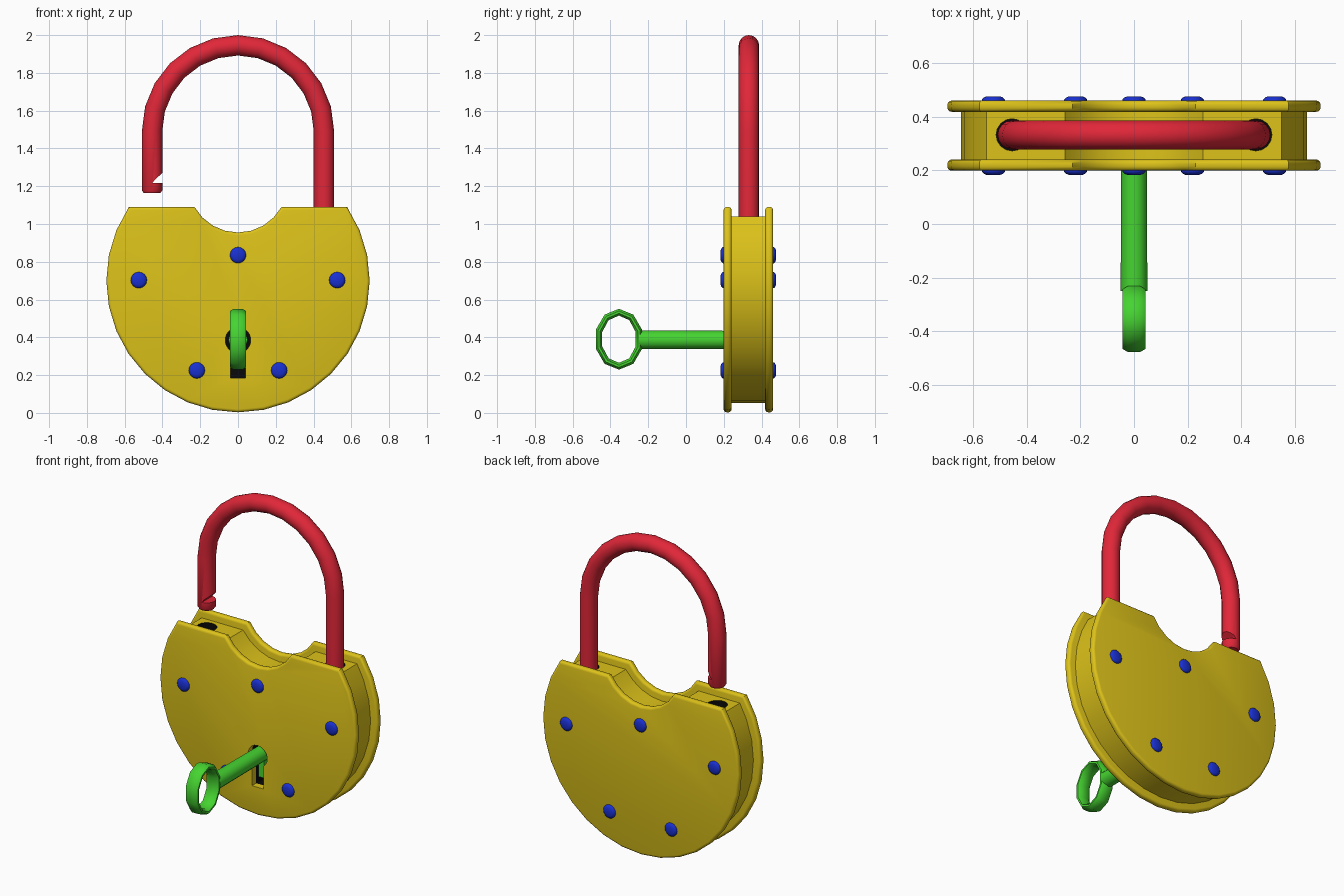
import bpy, bmesh
from math import sin, cos, pi, radians, acos, asin

if "Cube" in bpy.data.objects:
    bpy.data.objects.remove(bpy.data.objects["Cube"])


def material(name, rgb):
    m = bpy.data.materials.new(name)
    m.diffuse_color = (*rgb, 1)
    m.use_nodes = True
    m.node_tree.nodes["Principled BSDF"].inputs["Base Color"].default_value = m.diffuse_color
    return m


YELLOW = material("brass_yellow", (0.72, 0.54, 0.01))
RED = material("shackle_red", (0.75, 0.02, 0.04))
GREEN = material("key_green", (0.06, 0.66, 0.03))
BLUE = material("rivet_blue", (0.01, 0.03, 0.65))
BLACK = material("hole_black", (0.003, 0.003, 0.003))


def finish(name, bm, mat):
    bmesh.ops.recalc_face_normals(bm, faces=bm.faces)
    me = bpy.data.meshes.new(name)
    bm.to_mesh(me)
    bm.free()
    me.materials.append(mat)
    ob = bpy.data.objects.new(name, me)
    bpy.context.collection.objects.link(ob)
    return ob


def prism(name, pts, y0, y1, mat):
    """Extrude an (x, z) profile along y."""
    bm = bmesh.new()
    f = bm.faces.new([bm.verts.new((x, y0, z)) for x, z in pts])
    r = bmesh.ops.extrude_face_region(bm, geom=[f])
    for v in r["geom"]:
        if isinstance(v, bmesh.types.BMVert):
            v.co.y = y1
    return finish(name, bm, mat)


def loft(name, rings, mat, closed=False):
    """Skin a list of point rings; closed joins last to first."""
    bm = bmesh.new()
    vs = [[bm.verts.new(p) for p in r] for r in rings]
    n = len(vs[0])
    for i in range(len(vs) if closed else len(vs) - 1):
        a, b = vs[i], vs[(i + 1) % len(vs)]
        for j in range(n):
            bm.faces.new((a[j], a[(j + 1) % n], b[(j + 1) % n], b[j]))
    if not closed:
        bm.faces.new(vs[0])
        bm.faces.new(vs[-1])
    return finish(name, bm, mat)


def y_turned(name, x, z, profile, n, mat):
    """Round part along y from (y, radius) pairs."""
    return loft(name, [[(x + r * cos(2 * pi * k / n), y, z + r * sin(2 * pi * k / n))
                        for k in range(n)] for y, r in profile], mat)


def activate(ob):
    bpy.ops.object.select_all(action='DESELECT')
    ob.select_set(True)
    bpy.context.view_layer.objects.active = ob


def cut(ob, cutter):
    m = ob.modifiers.new("cut", 'BOOLEAN')
    m.operation = 'DIFFERENCE'
    m.solver = 'EXACT'
    m.material_mode = 'TRANSFER'
    m.object = cutter
    activate(ob)
    bpy.ops.object.modifier_apply(modifier=m.name)
    bpy.data.objects.remove(cutter)


def smooth(ob, angle=40):
    activate(ob)
    bpy.ops.object.shade_smooth_by_angle(angle=radians(angle))


def body_outline(off):
    """Disc with flat top and round notch, shrunk by off."""
    R, top, nr, nz = 0.697 - off, 1.09 - off, 0.2635 + off, 1.2185
    a0 = asin((top - 0.7) / R)
    angs = [a0] + [radians(11.25 * k) for k in range(2, -19, -1)] + [pi - a0]
    pts = [(R * cos(a), 0.7 + R * sin(a)) for a in angs]
    h = acos((nz - top) / nr)
    return pts + [(nr * sin(h * k / 4), nz - nr * cos(h * k / 4)) for k in range(-4, 5)]


def keyhole(y0, y1, mat):
    r, w, z = 0.068, 0.04, 0.385
    a = asin(w / r)
    arc = [-pi / 2 + a + (2 * pi - 2 * a) * k / 14 for k in range(15)]
    pts = [(r * cos(t), z + r * sin(t)) for t in arc] + [(-w, 0.185), (w, 0.185)]
    return prism("keyhole_cutter", pts, y0, y1, mat)


SX, SY = 0.455, 0.333  # shackle leg position

# Front and back plates with rounded rims
for name, y0, y1 in (("front_plate", 0.199, 0.241), ("back_plate", 0.419, 0.461)):
    plate = prism(name, body_outline(0), y0, y1, YELLOW)
    bev = plate.modifiers.new("rim", 'BEVEL')
    bev.width, bev.segments, bev.limit_method = 0.016, 3, 'ANGLE'
    bev.angle_limit = radians(70)
    activate(plate)
    bpy.ops.object.modifier_apply(modifier=bev.name)
    if name == "front_plate":
        cut(plate, keyhole(0.1, 0.3, YELLOW))
    smooth(plate)

# Core between the plates, with shackle holes and dark keyhole chamber
core = prism("core", body_outline(0.05), 0.238, 0.422, YELLOW)
cut(core, keyhole(0.2, 0.40, BLACK))
for s in (-1, 1):
    hole = loft("hole_cutter", [[(s * SX + 0.06 * cos(pi * k / 8), SY + 0.06 * sin(pi * k / 8), z)
                                 for k in range(16)] for z in (0.78, 1.2)], BLACK)
    cut(core, hole)
smooth(core)

# Rivets through both plates
for i, (x, z) in enumerate([(-0.525, 0.703), (0.525, 0.703), (0, 0.835), (-0.218, 0.225), (0.218, 0.225)]):
    for side, y, d in (("front", 0.203, -1), ("back", 0.457, 1)):
        smooth(y_turned(f"rivet_{side}_{i + 1}", x, z,
                        [(y, 0.043), (y + 0.008 * d, 0.043), (y + 0.015 * d, 0.036), (y + 0.02 * d, 0.025)],
                        16, BLUE), 50)

# Shackle: straight legs and a half-circle bow, chamfered free end
path = [(SX, 0.82, 0, 0.054)]
path += [(SX * cos(pi * k / 12), 1.491 + SX * sin(pi * k / 12), pi * k / 12, 0.054) for k in range(13)]
path += [(-SX, 1.178, pi, 0.054), (-SX, 1.163, pi, 0.044)]
rings = []
for x, z, a, r in path:
    rings.append([(x + r * cos(t) * cos(a), SY + r * sin(t), z + r * cos(t) * sin(a))
                  for t in [pi * k / 8 for k in range(16)]])
shackle = loft("shackle", rings, RED)
cut(shackle, prism("latch_cutter", [(-0.452, 1.218), (-0.36, 1.218), (-0.36, 1.27), (-0.40, 1.27),
                                    (-0.44, 1.235)], 0.2, 0.5, RED))
smooth(shackle)

# Key shaft and bit
smooth(y_turned("key_shaft", 0, 0.387, [(-0.25, 0.05), (0.37, 0.047)], 12, GREEN))
prism("key_bit", [(-0.02, 0.235), (0.02, 0.235), (0.02, 0.38), (-0.02, 0.38)], 0.235, 0.36, GREEN)

# Key ring: ten-sided oval loop with a chamfered section
section = [(-0.024, 0), (0.024, 0), (0.043, 0.012), (0.043, 0.024),
           (0.024, 0.036), (-0.024, 0.036), (-0.043, 0.024), (-0.043, 0.012)]
loop = []
for k in range(10):
    a = 2 * pi * k / 10
    loop.append([(x, -0.355 + (0.129 - t) * sin(a), 0.39 + (0.161 - t) * cos(a)) for x, t in section])
smooth(loft("key_ring", loop, GREEN, closed=True))
